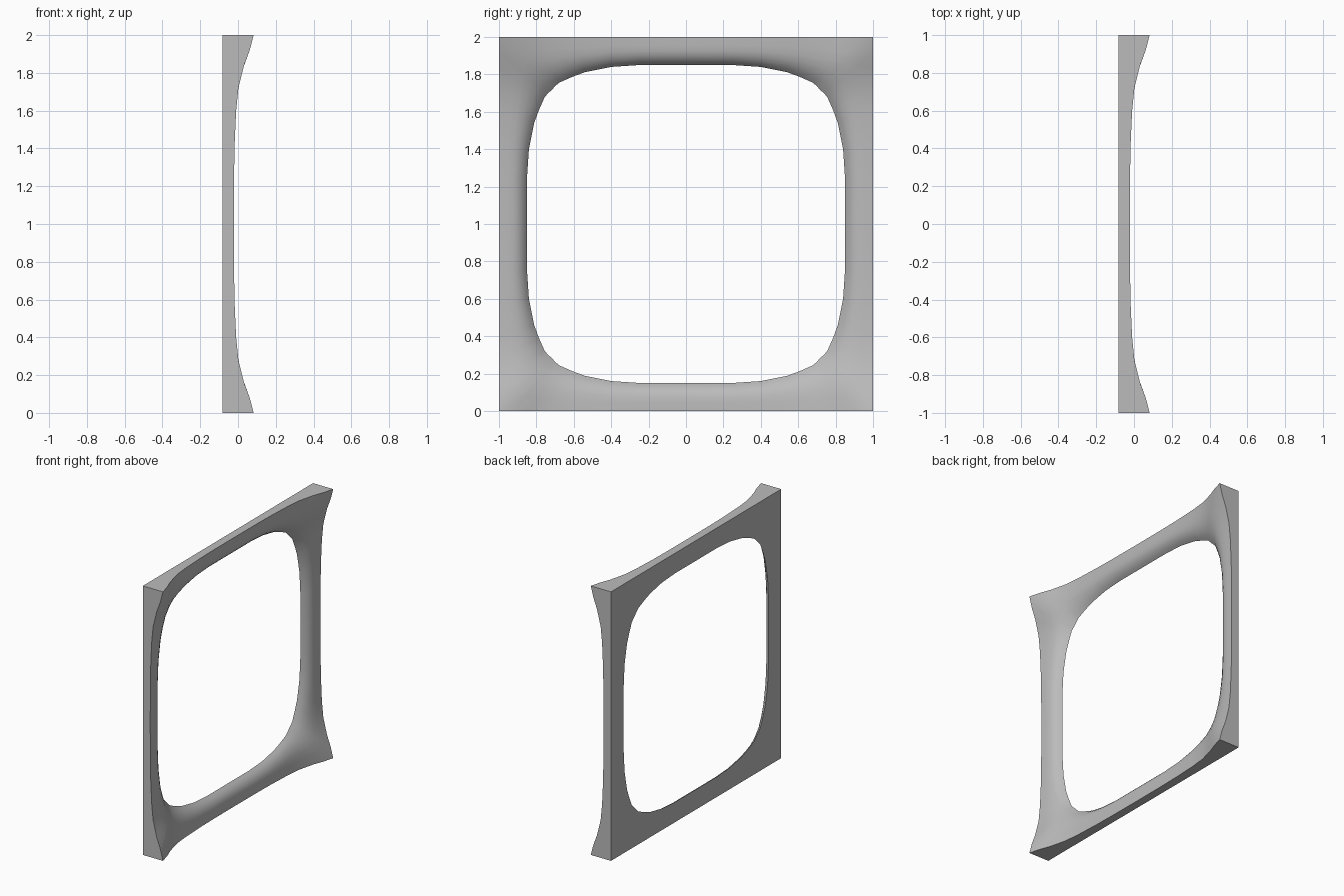
import bpy, bmesh, math
from mathutils import Vector

cube = bpy.data.objects.get("Cube")
if cube:
    bpy.data.objects.remove(cube)

DEPTH = 0.083   # half the thickness at the corners

grey = bpy.data.materials.new("plain grey")
grey.use_nodes = True
colour = (0.5, 0.5, 0.5, 1)
grey.diffuse_color = colour
grey.node_tree.nodes["Principled BSDF"].inputs["Base Color"].default_value = colour

# Stations from mid side to corner: along outer edge, edge height, opening point
stations = [
    (0, -0.022, 0.85, 0), (0.25, -0.021, 0.85, 0.25), (0.42, -0.018, 0.84, 0.4),
    (0.6, -0.01, 0.812, 0.54), (0.72, 0.002, 0.786, 0.61), (0.84, 0.032, 0.755, 0.68),
    (0.92, 0.062, 0.737, 0.699), (1, DEPTH, 0.7175, 0.7175)]
# Rounded cross-section from the outer edge to the opening: (inward, height)
rounding = [(0, 1), (0.3, 0.99), (0.5, 0.95), (0.66, 0.84), (0.8, 0.63), (0.91, 0.35), (1, 0)]


def section(station):
    """Closed cross-section at one station, as (across, along, height)."""
    t, edge, a, b = station
    pts = [(1, t, -DEPTH)]
    for s, lift in rounding:
        body = lift * (DEPTH - 0.022)
        flare = (edge + 0.022) * (1 - s)
        pts.append((1 + (a - 1) * s, t + (b - t) * s, -DEPTH + body + flare))
    return pts


# One side of the frame, mirrored about its middle, then turned four times
half = [section(s) for s in stations]
side = [[(a, -b, h) for a, b, h in sec] for sec in reversed(half[1:])] + half[:-1]
bm = bmesh.new()
rings = []
for turn in range(4):
    c, s = round(math.cos(turn * math.pi / 2)), round(math.sin(turn * math.pi / 2))
    for sec in side:
        rings.append([bm.verts.new(Vector((h, a * c - b * s, 1 + a * s + b * c)))
                      for a, b, h in sec])
for i, ring in enumerate(rings):
    nxt = rings[(i + 1) % len(rings)]
    for j in range(len(ring)):
        k = (j + 1) % len(ring)
        bm.faces.new((ring[j], nxt[j], nxt[k], ring[k]))
bmesh.ops.recalc_face_normals(bm, faces=bm.faces)

mesh = bpy.data.meshes.new("window_frame")
bm.to_mesh(mesh)
bm.free()
mesh.materials.append(grey)
frame = bpy.data.objects.new("window_frame", mesh)
bpy.context.collection.objects.link(frame)
bpy.context.view_layer.objects.active = frame
frame.select_set(True)
bpy.ops.object.shade_smooth_by_angle(angle=math.radians(40))
